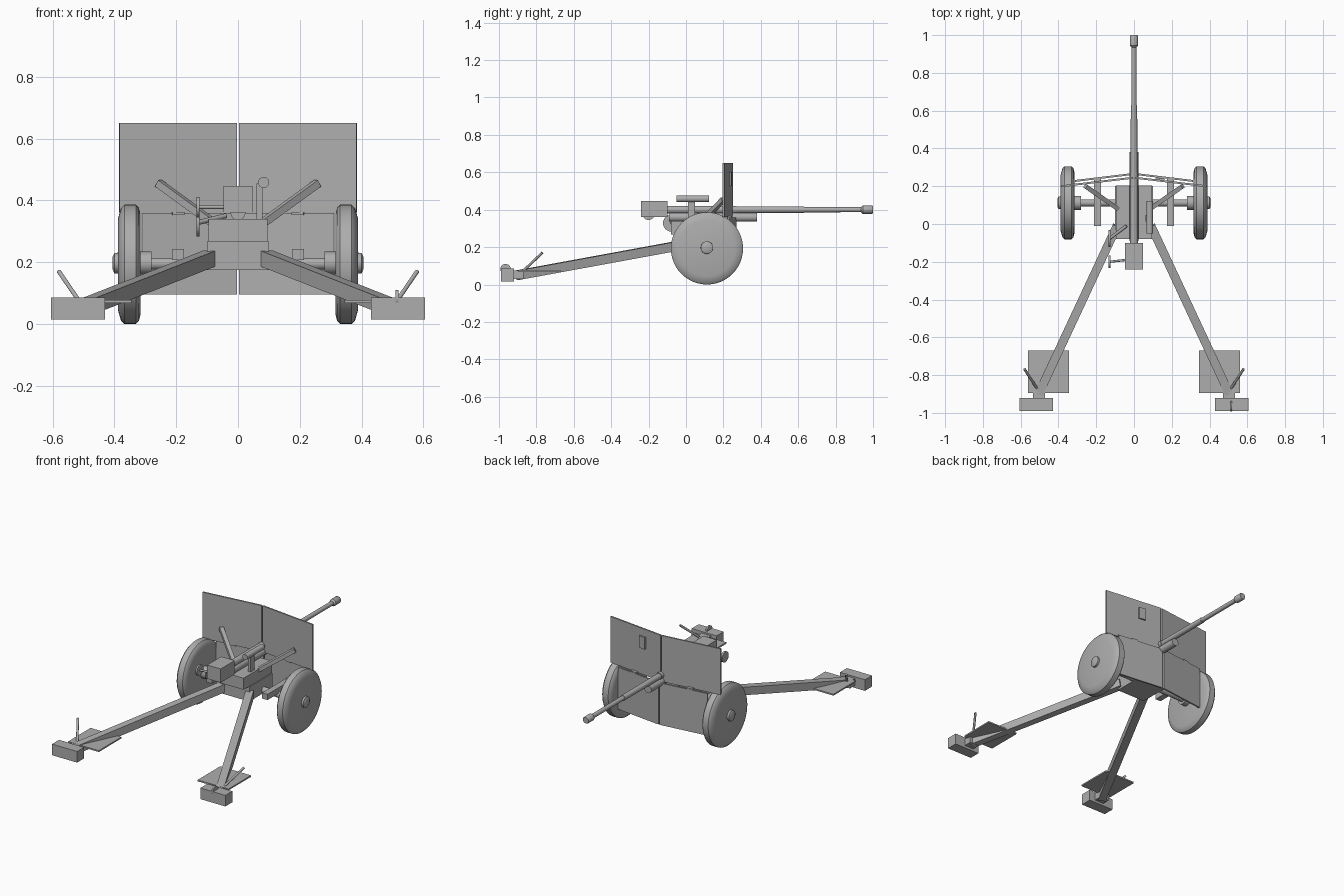
import bpy, bmesh, math
from mathutils import Vector

cube = bpy.data.objects.get("Cube")
if cube:
    bpy.data.objects.remove(cube, do_unlink=True)

grey = bpy.data.materials.new("plain grey")
grey.use_nodes = True
GREY = (0.42, 0.42, 0.42, 1)
grey.diffuse_color = GREY
grey.node_tree.nodes["Principled BSDF"].inputs["Base Color"].default_value = GREY


def finish(name, bm, smooth=False):
    bmesh.ops.recalc_face_normals(bm, faces=bm.faces)
    mesh = bpy.data.meshes.new(name)
    bm.to_mesh(mesh)
    bm.free()
    mesh.materials.append(grey)
    ob = bpy.data.objects.new(name, mesh)
    bpy.context.collection.objects.link(ob)
    if smooth:
        bpy.ops.object.select_all(action="DESELECT")
        ob.select_set(True)
        bpy.context.view_layer.objects.active = ob
        bpy.ops.object.shade_smooth_by_angle(angle=math.radians(32))
    return ob


def box(name, x, y, z):
    """Box from (low, high) ranges on each axis."""
    bm = bmesh.new()
    bmesh.ops.create_cube(bm, size=1)
    for v in bm.verts:
        v.co = [sum(r) / 2 + c * (r[1] - r[0]) for c, r in zip(v.co, (x, y, z))]
    return finish(name, bm)


def beam(name, a, b, width, height):
    """Rectangular bar from a to b, its sides kept upright."""
    a, b = Vector(a), Vector(b)
    d = (b - a).normalized()
    side = d.cross((0, 0, 1)).normalized()
    up = side.cross(d)
    bm = bmesh.new()
    bmesh.ops.create_cube(bm, size=1)
    for v in bm.verts:
        v.co = (a + b) / 2 + d * v.co.x * (b - a).length + side * v.co.y * width + up * v.co.z * height
    return finish(name, bm)


def turned(name, origin, axis, profile, sides=32):
    """Closed solid of revolution from (distance along axis, radius) pairs."""
    origin, axis = Vector(origin), Vector(axis).normalized()
    turn = axis.to_track_quat("Z", "Y")
    bm = bmesh.new()
    rings = []
    for t, r in profile:
        angles = [2 * math.pi * i / sides for i in range(sides)]
        rings.append([bm.verts.new(origin + turn @ Vector((r * math.cos(a), r * math.sin(a), t)))
                      for a in angles])
    for low, high in zip(rings, rings[1:]):
        for i in range(sides):
            j = (i + 1) % sides
            bm.faces.new((low[i], low[j], high[j], high[i]))
    bm.faces.new(rings[0])
    bm.faces.new(rings[-1])
    return finish(name, bm, True)


def rod(name, a, b, radius, sides=16):
    d = Vector(b) - Vector(a)
    return turned(name, a, d, [(0, radius), (d.length, radius)], sides)


def span(s, low, high):
    return tuple(sorted((s * low, s * high)))


# Gun tube with stepped barrel and muzzle collar
turned("barrel", (0, 0, 0.4), (0, 1, 0),
       [(-0.11, 0.021), (0.27, 0.021), (0.27, 0.018), (0.63, 0.017), (0.63, 0.014),
        (0.935, 0.0135), (0.945, 0.022), (0.995, 0.022), (1.0, 0.019)])
rod("recoil_cylinder", (0, -0.09, 0.36), (0, 0.38, 0.36), 0.024, 24)
box("breech", (-0.047, 0.047), (-0.24, -0.1), (0.36, 0.447))

# Carriage
box("cradle_box", (-0.095, 0.095), (-0.08, 0.205), (0.267, 0.34))
box("carriage_base", (-0.1, 0.1), (-0.03, 0.2), (0.175, 0.267))
rod("axle", (-0.32, 0.112, 0.195), (0.32, 0.112, 0.195), 0.019, 24)

# Sight
rod("sight", (0.083, -0.05, 0.458), (0.083, 0.122, 0.458), 0.018, 20)
box("sight_post", (0.06, 0.08), (0.012, 0.048), (0.33, 0.455))

# Hand wheels on the -x side
rod("elevation_wheel", (-0.135, -0.078, 0.328), (-0.124, -0.078, 0.328), 0.045, 24)
rod("elevation_shaft", (-0.13, -0.078, 0.328), (-0.04, -0.01, 0.35), 0.008)
rod("traverse_wheel", (-0.135, -0.2, 0.378), (-0.124, -0.2, 0.378), 0.033, 24)
rod("traverse_shaft", (-0.13, -0.2, 0.378), (-0.04, -0.19, 0.378), 0.006)

for s, side in ((1, "left"), (-1, "right")):
    # Wheel with bevelled rim, outer cap and inner hub
    turned(side + "_wheel", (s * 0.315, 0.112, 0.193), (s, 0, 0),
           [(0, 0.16), (0.006, 0.183), (0.015, 0.193), (0.053, 0.193),
            (0.064, 0.182), (0.073, 0.15)], 48)
    turned(side + "_hub_cap", (s * 0.38, 0.112, 0.197), (s, 0, 0),
           [(0, 0.034), (0.02, 0.033), (0.026, 0.02)], 24)
    rod(side + "_inner_hub", (s * 0.28, 0.112, 0.197), (s * 0.32, 0.112, 0.197), 0.037, 24)

    # Angled shield plates, the lower one set just ahead of the upper
    beam(side + "_upper_shield", (s * 0.004, 0.245, 0.505), (s * 0.384, 0.2, 0.505), 0.01, 0.29)
    beam(side + "_lower_shield", (s * 0.004, 0.265, 0.227), (s * 0.312, 0.228, 0.227), 0.01, 0.265)
    beam(side + "_shield_hinge", (s * 0.175, 0.237, 0.36), (s * 0.213, 0.232, 0.36), 0.024, 0.014)
    box(side + "_shield_arm", span(s, 0.175, 0.213), (-0.01, 0.235), (0.207, 0.243))
    beam(side + "_shield_brace", (s * 0.085, 0.08, 0.33), (s * 0.257, 0.2, 0.455), 0.024, 0.024)

    # Trail leg, foot plate, spade and lever
    beam(side + "_trail", (s * 0.09, -0.01, 0.213), (s * 0.505, -0.9, 0.05), 0.046, 0.05)
    box(side + "_foot_plate", span(s, 0.345, 0.56), (-0.895, -0.67), (0.068, 0.077))
    box(side + "_spade_joint", span(s, 0.47, 0.535), (-0.925, -0.87), (0.03, 0.075))
    beam(side + "_spade", (s * 0.43, -0.955, 0.05), (s * 0.605, -0.955, 0.05), 0.07, 0.07)
    rod(side + "_lever", (s * 0.515, -0.868, 0.075), (s * 0.58, -0.768, 0.17), 0.007, 12)

# Towing eye on one spade, sight shutter on the same side of the shield
rod("towing_eye", (0.51, -0.965, 0.082), (0.52, -0.965, 0.082), 0.028, 24)
beam("sight_shutter", (0.115, 0.2385, 0.565), (0.16, 0.233, 0.565), 0.016, 0.075)

# Rest the whole model on the ground, centred lengthwise
bpy.context.view_layer.update()
